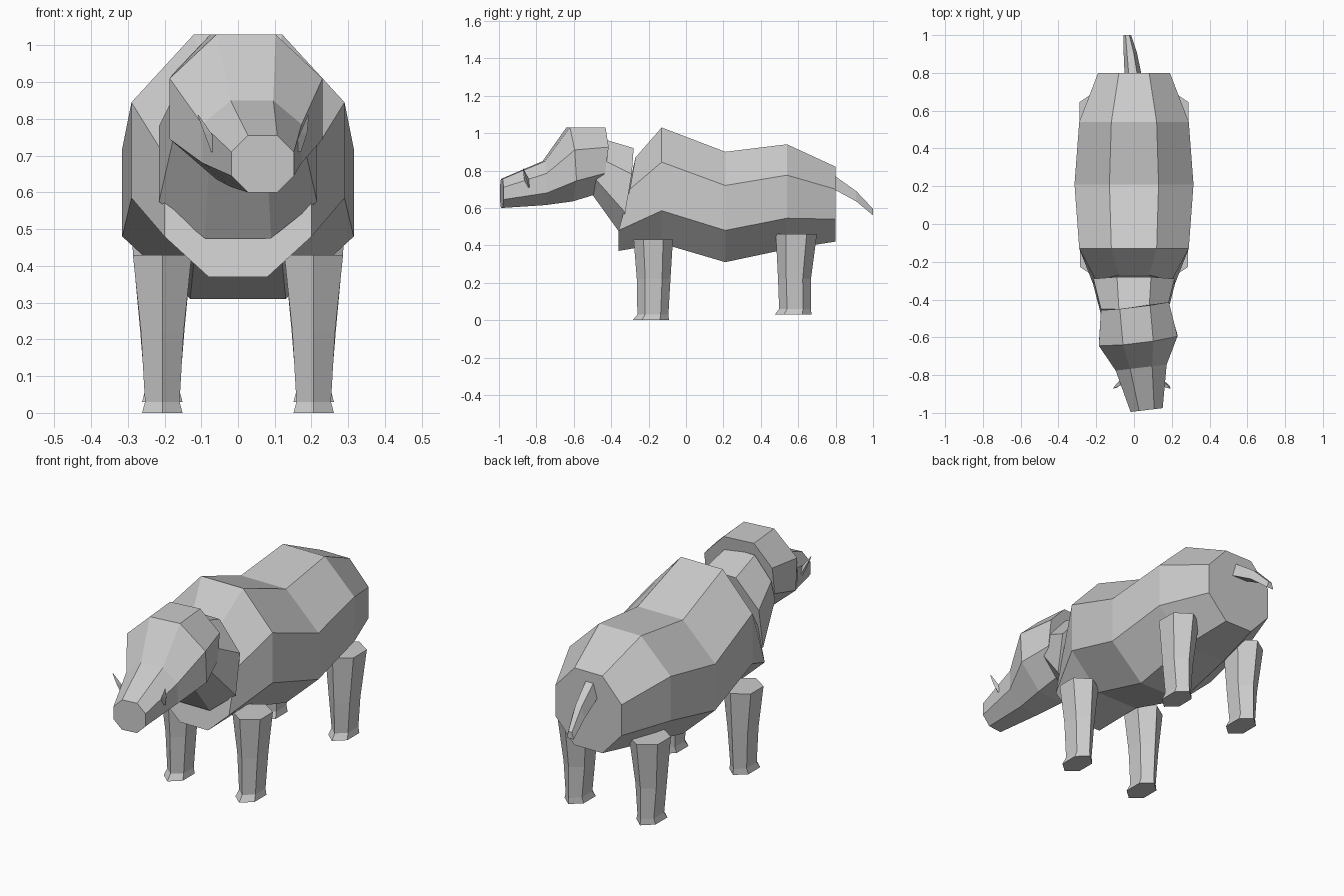
import bpy
import bmesh
import math
from mathutils import Vector

default_cube = bpy.data.objects.get("Cube")
if default_cube:
    bpy.data.objects.remove(default_cube, do_unlink=True)

# One plain grey for the whole animal
grey = bpy.data.materials.new("warm_grey")
grey.use_nodes = True
colour = (0.6, 0.6, 0.6, 1.0)
grey.diffuse_color = colour
grey.node_tree.nodes["Principled BSDF"].inputs["Base Color"].default_value = colour


def loft(name, rings):
    """Skin a list of equal-sized rings and cap both ends."""
    bm = bmesh.new()
    loops = [[bm.verts.new(point) for point in ring] for ring in rings]
    for lower, upper in zip(loops, loops[1:]):
        count = len(lower)
        for i in range(count):
            j = (i + 1) % count
            bm.faces.new((lower[i], lower[j], upper[j], upper[i]))
    bm.faces.new(loops[0])
    bm.faces.new(loops[-1])
    bmesh.ops.recalc_face_normals(bm, faces=bm.faces)
    mesh = bpy.data.meshes.new(name)
    bm.to_mesh(mesh)
    bm.free()
    mesh.materials.append(grey)
    obj = bpy.data.objects.new(name, mesh)
    bpy.context.scene.collection.objects.link(obj)
    return obj


def octagon(flat, wide, depths, heights, centre=0.0, yaw=0.0):
    """Eight-sided section; depths and heights run from top edge to bottom edge."""
    if not isinstance(depths, tuple):
        depths = (depths,) * len(heights)
    widths = (flat, wide, wide, flat)
    half = list(zip(widths, depths, heights))
    right = [(centre + x, y + yaw * x, z) for x, y, z in half]
    left = [(centre - x, y - yaw * x, z) for x, y, z in reversed(half)]
    return right + left


def hexagon(x, y, z, half_width, half_depth):
    """Level six-sided section with corners pointing fore and aft."""
    angles = [math.radians(30 + 60 * i) for i in range(6)]
    scale = half_width / math.cos(angles[0])
    return [(x + scale * math.cos(a), y + half_depth * math.sin(a), z) for a in angles]


# Body: leaning chest, shoulder, belly, hip and rump sections
loft("body", [
    octagon(0.08, 0.2, (-0.27, -0.3, -0.36, -0.36), (0.87, 0.7, 0.48, 0.37)),
    octagon(0.12, 0.29, -0.13, (1.03, 0.845, 0.585, 0.41)),
    octagon(0.13, 0.315, 0.21, (0.9, 0.72, 0.48, 0.31)),
    octagon(0.12, 0.29, 0.54, (0.94, 0.775, 0.545, 0.38)),
    octagon(0.08, 0.19, 0.8, (0.82, 0.7, 0.54, 0.42)),
])

# Neck collar joining the chest to the back of the head
loft("neck", [
    octagon(0.08, 0.175, (-0.45, -0.45, -0.48, -0.5), (0.97, 0.86, 0.75, 0.67)),
    octagon(0.09, 0.215, (-0.28, -0.29, -0.325, -0.36), (0.92, 0.78, 0.575, 0.475)),
])

# Head, turned slightly to its left
TURN = 0.12
loft("head", [
    octagon(0.04, 0.085, -0.985, (0.755, 0.71, 0.645, 0.6), 0.067, TURN),
    octagon(0.058, 0.135, -0.76, (0.85, 0.785, 0.68, 0.615), 0.038, TURN),
    octagon(0.08, 0.208, (-0.63, -0.62, -0.61, -0.615), (1.03, 0.91, 0.745, 0.635), 0.022, TURN),
    octagon(0.08, 0.18, (-0.44, -0.435, -0.455, -0.5), (1.03, 0.925, 0.785, 0.67), 0.005, TURN),
])

# Tusks: small three-sided spikes curving outward
for side, label in ((1, "left"), (-1, "right")):
    base = Vector((0.045 + side * 0.11, -0.84, 0.71))
    middle = Vector((0.045 + side * 0.13, -0.855, 0.76))
    tip = Vector((0.041 + side * 0.15, -0.87, 0.81))
    rings = []
    for point, radius in ((base, 0.016), (middle, 0.013), (tip, 0.002)):
        rings.append([
            point + radius * Vector((math.cos(a), math.sin(a), 0))
            for a in (math.tau * i / 3 for i in range(3))
        ])
    loft(label + "_tusk", rings)

# Tail: a drooping, tapering strip
loft("tail", [
    [(x - half, y, low), (x + half, y, low), (x + half * 0.5, y, high), (x - half * 0.5, y, high)]
    for x, y, half, low, high in (
        (-0.005, 0.79, 0.045, 0.7, 0.775),
        (-0.02, 0.91, 0.035, 0.635, 0.69),
        (-0.035, 1.0, 0.02, 0.56, 0.595),
    )
])

# Legs: tapered hexagonal columns ending in small flared hooves
for side, label in ((1, "left"), (-1, "right")):
    x = side * 0.206
    loft("front_leg_" + label, [
        hexagon(x, -0.175, 0.43, 0.08, 0.105),
        hexagon(x, -0.173, 0.22, 0.058, 0.09),
        hexagon(x, -0.177, 0.03, 0.047, 0.083),
        hexagon(x, -0.188, 0.0, 0.055, 0.097),
    ])
    loft("hind_leg_" + label, [
        hexagon(x, 0.59, 0.46, 0.082, 0.11),
        hexagon(x, 0.58, 0.22, 0.06, 0.088),
        hexagon(x, 0.583, 0.06, 0.047, 0.085),
        hexagon(x, 0.573, 0.03, 0.055, 0.098),
    ])
